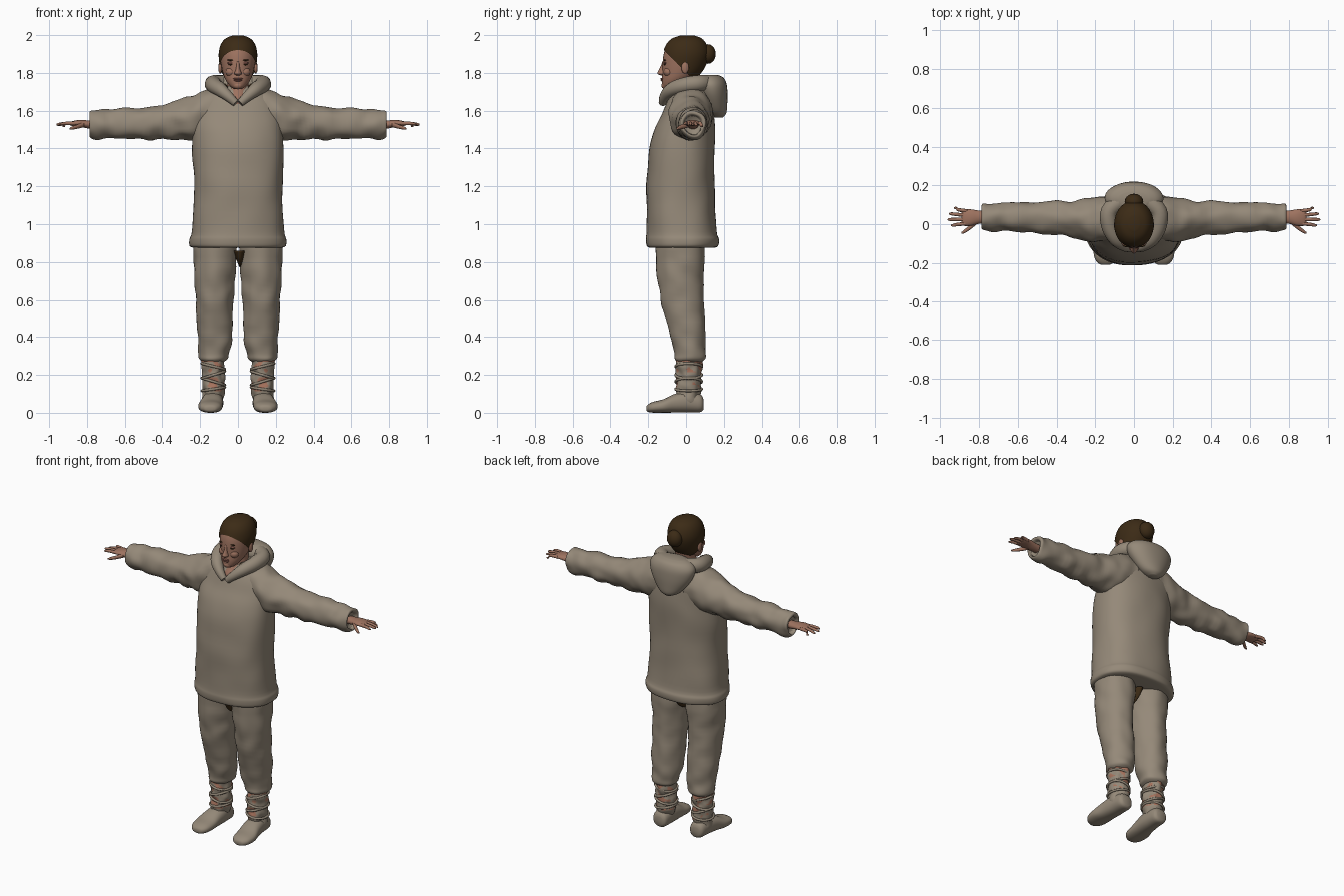
import bpy, bmesh, math
from mathutils import Vector, noise

cube = bpy.data.objects.get("Cube")
if cube:
    bpy.data.objects.remove(cube)


def material(name, rgb):
    mat = bpy.data.materials.new(name)
    mat.use_nodes = True
    mat.diffuse_color = (*rgb, 1)
    mat.node_tree.nodes["Principled BSDF"].inputs["Base Color"].default_value = (*rgb, 1)
    return mat


CLOTH = material("oatmeal_cloth", (0.30, 0.25, 0.19))
SKIN = material("skin", (0.34, 0.17, 0.115))
FLUSH = material("bare_shin", (0.38, 0.17, 0.11))
LIPS = material("lips", (0.22, 0.09, 0.07))
HAIR = material("dark_brown_hair", (0.045, 0.024, 0.008))


def finish(name, bm, mats, mirror=False):
    """Turn a bmesh into a smooth object, optionally mirrored across x."""
    bmesh.ops.recalc_face_normals(bm, faces=bm.faces)
    for face in bm.faces:
        face.smooth = True
    mesh = bpy.data.meshes.new(name)
    bm.to_mesh(mesh)
    bm.free()
    for mat in mats:
        mesh.materials.append(mat)
    obj = bpy.data.objects.new(name, mesh)
    bpy.context.collection.objects.link(obj)
    if mirror:
        mod = obj.modifiers.new("mirror", "MIRROR")
        mod.use_mirror_merge = False
    return obj


def spline(rings, steps):
    """Smoothly fill in rings between the given ones."""
    rows = [Vector(r) for r in rings]
    out = []
    for i in range(len(rows) - 1):
        a, b = rows[max(i - 1, 0)], rows[i]
        c, d = rows[i + 1], rows[min(i + 2, len(rows) - 1)]
        for s in range(steps):
            t = s / steps
            out.append(b + (c - a) * (t / 2)
                       + (a * 2 - b * 5 + c * 4 - d) * (t * t / 2)
                       + (b * 3 - a - c * 3 + d) * (t ** 3 / 2))
    return out + [rows[-1]]


def loft_bmesh(rings, axis="z", segs=32, steps=4, power=2, wrinkle=0, scale=9):
    """Rings are (position along axis, two centre values, two radii)."""
    bm = bmesh.new()
    loops = []
    for pos, u, v, ru, rv in spline(rings, steps):
        loop = []
        for k in range(segs):
            ang = math.tau * k / segs
            c, s = math.cos(ang), math.sin(ang)
            du = math.copysign(abs(c) ** (2 / power), c)
            dv = math.copysign(abs(s) ** (2 / power), s)
            p = {"x": (pos, u + ru * du, v + rv * dv),
                 "y": (u + ru * du, pos, v + rv * dv),
                 "z": (u + ru * du, v + rv * dv, pos)}[axis]
            if wrinkle:
                f = 1 + wrinkle * noise.noise(Vector(p) * scale) / max(ru, rv, 0.04)
                p = {"x": (pos, u + ru * du * f, v + rv * dv * f),
                     "y": (u + ru * du * f, pos, v + rv * dv * f),
                     "z": (u + ru * du * f, v + rv * dv * f, pos)}[axis]
            loop.append(bm.verts.new(p))
        loops.append(loop)
    for low, high in zip(loops, loops[1:]):
        for k in range(segs):
            n = (k + 1) % segs
            bm.faces.new((low[k], low[n], high[n], high[k]))
    bm.faces.new(loops[0])
    bm.faces.new(loops[-1])
    return bm


def loft(name, rings, mat, mirror=False, **options):
    return finish(name, loft_bmesh(rings, **options), [mat], mirror)


def ball(name, centre, radii, mat, mirror=False, segs=20):
    bm = bmesh.new()
    bmesh.ops.create_uvsphere(bm, u_segments=segs, v_segments=segs // 2, radius=1)
    for v in bm.verts:
        v.co = Vector(a * r + c for a, r, c in zip(v.co, radii, centre))
    return finish(name, bm, [mat], mirror)


def tube(name, points, mat, depth=1, closed=False):
    """Round tube through (x, y, z, radius) points, made into a mesh."""
    curve = bpy.data.curves.new(name, "CURVE")
    curve.dimensions = "3D"
    curve.bevel_depth = depth
    curve.bevel_resolution = 5
    curve.use_fill_caps = True
    line = curve.splines.new("POLY")
    path = points if closed else spline(points, 5)
    line.points.add(len(path) - 1)
    line.use_cyclic_u = closed
    for point, (x, y, z, r) in zip(line.points, path):
        point.co = (x, y, z, 1)
        point.radius = r
    curve.materials.append(mat)
    obj = bpy.data.objects.new(name, curve)
    bpy.context.collection.objects.link(obj)
    mesh = bpy.data.meshes.new_from_object(obj)
    bpy.data.objects.remove(obj)
    bm = bmesh.new()
    bm.from_mesh(mesh)
    bpy.data.meshes.remove(mesh)
    return finish(name, bm, [mat])


# Hooded top: body, sleeves, hood
loft("top_body", [
    (.875, 0, -.02, .235, .17), (.885, 0, -.018, .255, .187), (.92, 0, -.018, .256, .192),
    (.96, 0, -.022, .245, .185), (1.1, 0, -.027, .237, .182), (1.25, 0, -.03, .234, .178),
    (1.4, 0, -.02, .242, .172), (1.5, 0, -.008, .24, .16), (1.58, 0, .01, .232, .138),
    (1.65, 0, .02, .205, .12), (1.7, 0, .025, .16, .1), (1.73, 0, .03, .09, .08)],
    CLOTH, segs=64, power=2.3, wrinkle=.008, scale=7)
loft("sleeve", [
    (.08, .03, 1.6, .11, .125), (.17, .025, 1.585, .115, .125), (.25, .02, 1.56, .108, .115),
    (.35, .03, 1.547, .09, .098), (.5, .036, 1.533, .08, .083), (.65, .036, 1.528, .072, .079),
    (.75, .036, 1.527, .07, .079), (.782, .036, 1.527, .067, .074),
    (.785, .036, 1.527, .052, .058), (.765, .036, 1.527, .045, .05)],
    CLOTH, True, axis="x", segs=40, steps=6, wrinkle=.014, scale=14)
loft("hood_back", [
    (1.565, 0, .17, .025, .025), (1.585, 0, .165, .065, .047), (1.63, 0, .152, .105, .065),
    (1.69, 0, .14, .142, .08), (1.74, 0, .132, .152, .084), (1.775, 0, .13, .125, .068),
    (1.79, 0, .13, .08, .035)],
    CLOTH, segs=40, wrinkle=.004)
half = [(.012, -.125, 1.64, .02), (.05, -.113, 1.675, .027), (.095, -.075, 1.712, .037),
        (.128, 0, 1.735, .043), (.118, .08, 1.745, .044)]
tube("hood_collar", half + [(0, .14, 1.745, .042)]
     + [(-x, y, z, r) for x, y, z, r in reversed(half)], CLOTH)
ball("hood_lining", (.075, -.06, 1.715), (.022, .02, .03), HAIR, True)

# Trousers and the dark layer showing between them
loft("trouser_leg", [
    (.9, .118, -.03, .116, .128), (.8, .121, -.03, .113, .127), (.7, .122, -.028, .107, .12),
    (.6, .122, -.021, .1, .113), (.48, .122, -.003, .095, .103), (.38, .121, .012, .088, .092),
    (.315, .128, .022, .08, .083), (.285, .13, .021, .077, .08), (.27, .13, .018, .06, .065)],
    CLOTH, True, segs=40, wrinkle=.01, scale=13)
loft("under_layer", [(.775, .012, -.03, .006, .04), (.81, .012, -.03, .02, .09),
                     (.86, .01, -.03, .04, .115)], HAIR)

# Shins with patches of bare skin between the wrappings
shin = loft_bmesh([
    (.3, .131, .017, .062, .068), (.24, .13, .015, .06, .068), (.18, .13, .013, .058, .066),
    (.12, .131, .014, .057, .066), (.05, .132, .015, .05, .06)],
    segs=56, steps=9, wrinkle=.012, scale=22)
for face in shin.faces:
    mid = face.calc_center_median()
    patchy = noise.noise(Vector((mid.x, mid.y, mid.z * 1.5)) * 20) > .08
    face.material_index = int(patchy and .11 < mid.z < .28)
finish("wrapped_shin", shin, [CLOTH, FLUSH], True)
for side in (-1, 1):
    for height, tilt in ((.245, .25), (.2, -.3), (.165, .3), (.125, -.15)):
        ring = []
        for k in range(32):
            a = math.tau * k / 32
            x, y = .061 * math.cos(a), .069 * math.sin(a)
            ring.append((side * (.13 + x), .014 + y, height + tilt * x, 1))
        tube("shin_wrap", ring, CLOTH, depth=.007, closed=True)
loft("soft_boot", [
    (.092, .13, .045, .03, .028), (.075, .13, .05, .047, .048), (.01, .132, .057, .055, .056),
    (-.06, .138, .05, .06, .05), (-.12, .146, .036, .065, .036), (-.175, .148, .029, .057, .028),
    (-.203, .147, .024, .035, .018), (-.21, .147, .023, .015, .008)],
    CLOTH, True, axis="y", power=2.3, wrinkle=.003)

# Hands
loft("palm", [
    (.75, .036, 1.525, .03, .024), (.8, .036, 1.528, .034, .021), (.84, .034, 1.533, .042, .018),
    (.875, .034, 1.532, .043, .013), (.89, .034, 1.53, .036, .008)],
    SKIN, True, axis="x", segs=20)
for name, base, tip, reach, drop in (("little_finger", .067, .083, .93, 1.517),
                                     ("ring_finger", .046, .053, .955, 1.522),
                                     ("middle_finger", .024, .024, .962, 1.526),
                                     ("index_finger", .003, -.006, .945, 1.527)):
    mid = (base + tip) / 2
    loft(name, [(.86, base, 1.532, .01, .01), (.91, mid, 1.533, .009, .009),
                (reach - .012, tip, drop + .003, .008, .007), (reach, tip, drop, .003, .003)],
         SKIN, True, axis="x", segs=10)
loft("thumb", [(.815, .015, 1.527, .018, .015), (.845, -.015, 1.517, .013, .012),
               (.875, -.037, 1.509, .01, .009), (.892, -.046, 1.505, .004, .004)],
     SKIN, True, axis="x", segs=10)

# Neck and head
loft("neck", [(1.62, 0, -.045, .03, .06), (1.66, 0, -.035, .055, .07), (1.7, 0, -.01, .06, .07),
              (1.75, 0, .005, .056, .065), (1.82, 0, .01, .055, .065)], SKIN)
HEAD = [(1.715, 0, -.088, .02, .025), (1.728, 0, -.08, .04, .045), (1.76, 0, -.055, .064, .073),
        (1.8, 0, -.028, .08, .097), (1.85, 0, -.012, .09, .112), (1.9, 0, -.003, .094, .115),
        (1.945, 0, 0, .083, .1), (1.975, 0, .003, .058, .072), (1.99, 0, .005, .02, .03)]
loft("head", HEAD, SKIN)

# Hair cap cut along a sloping hairline, with a bun
hair = loft_bmesh([(1.86 + (z - 1.86) * 1.06, x, y + .002, rx + .008, ry + .007)
                   for z, x, y, rx, ry in HEAD], segs=48)
bmesh.ops.bisect_plane(hair, geom=hair.verts[:] + hair.edges[:] + hair.faces[:],
                       plane_co=(0, 0, 1.803), plane_no=(0, 1, 1), clear_inner=True)
finish("hair_cap", hair, [HAIR])
ball("hair_bun", (0, .115, 1.9), (.048, .042, .052), HAIR)

# Face
ball("ear", (.094, -.005, 1.828), (.01, .02, .032), SKIN, True)
loft("nose", [(1.787, 0, -.122, .01, .012), (1.796, 0, -.127, .019, .024),
              (1.812, 0, -.122, .014, .024), (1.835, 0, -.118, .009, .016),
              (1.86, 0, -.115, .008, .01)], SKIN, segs=16)
ball("cheek", (.036, -.092, 1.805), (.03, .027, .026), SKIN, True)
ball("eye", (.036, -.112, 1.845), (.015, .006, .005), HAIR, True)
ball("eyelid", (.036, -.11, 1.852), (.019, .008, .007), LIPS, True)
ball("eyebrow", (.037, -.112, 1.868), (.02, .006, .004), HAIR, True)
ball("upper_lip", (0, -.126, 1.769), (.026, .01, .005), LIPS)
ball("lower_lip", (0, -.124, 1.76), (.022, .01, .006), LIPS)
ball("chin", (0, -.108, 1.733), (.026, .022, .02), SKIN)
